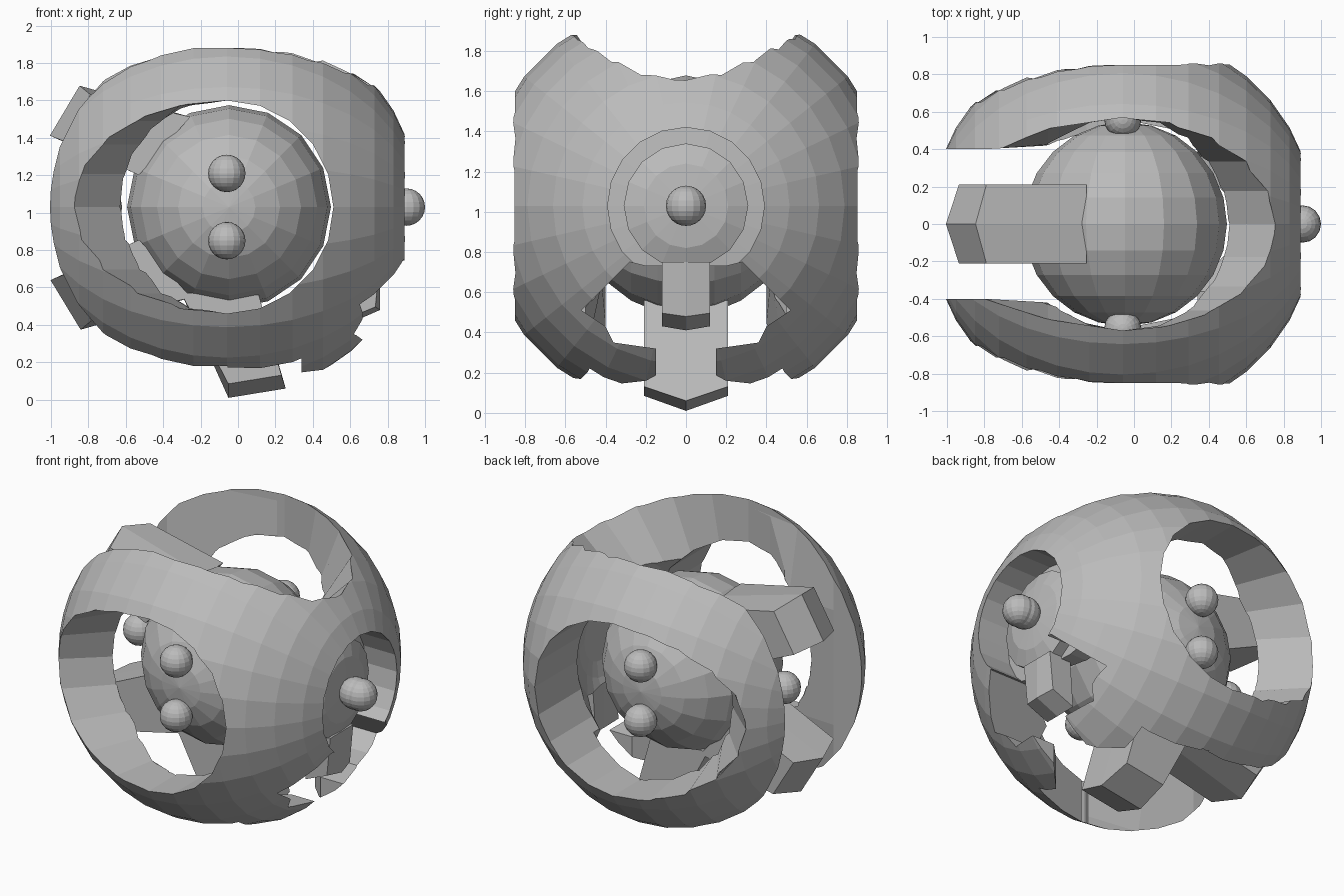
import bpy, bmesh
from math import sin, cos, pi, radians
from mathutils import Vector, Matrix

if "Cube" in bpy.data.objects:
    bpy.data.objects.remove(bpy.data.objects["Cube"])

CENTRE = Vector((-0.06, 0, 1.03))
OUTER, INNER, HOLE = 1.03, 0.705, 0.57

grey = bpy.data.materials.new("plain_grey")
grey.use_nodes = True
colour = (0.5, 0.5, 0.5, 1)
grey.diffuse_color = colour
grey.node_tree.nodes["Principled BSDF"].inputs["Base Color"].default_value = colour


def finish(bm, name):
    """Turn a bmesh built around the origin into an object at the model centre."""
    bmesh.ops.recalc_face_normals(bm, faces=bm.faces)
    bmesh.ops.translate(bm, verts=bm.verts, vec=CENTRE)
    mesh = bpy.data.meshes.new(name)
    bm.to_mesh(mesh)
    bm.free()
    mesh.materials.append(grey)
    ob = bpy.data.objects.new(name, mesh)
    bpy.context.collection.objects.link(ob)
    return ob


def sphere(name, radius, pos=(0, 0, 0), axis="Z", seg=16, rings=12):
    bm = bmesh.new()
    bmesh.ops.create_uvsphere(bm, u_segments=seg, v_segments=rings, radius=radius)
    turn = {"X": Matrix.Rotation(pi / 2, 4, "Y"), "Y": Matrix.Rotation(pi / 2, 4, "X"),
            "Z": Matrix()}[axis]
    bmesh.ops.transform(bm, matrix=Matrix.Translation(pos) @ turn, verts=bm.verts)
    return finish(bm, name)


def loft(name, loops, tips=None):
    """Skin closed loops; cap with fans to tip points or with flat faces."""
    bm = bmesh.new()
    rows = [[bm.verts.new(p) for p in loop] for loop in loops]
    n = len(rows[0])
    for a, b in zip(rows, rows[1:]):
        for i in range(n):
            j = (i + 1) % n
            bm.faces.new((a[i], a[j], b[j], b[i]))
    for k, row in enumerate((rows[0], rows[-1])):
        if tips:
            tip = bm.verts.new(tips[k])
            for i in range(n):
                bm.faces.new((row[i], row[(i + 1) % n], tip))
        else:
            bm.faces.new(row)
    return finish(bm, name)


def mirrored(half):
    """Close a half outline (along, across) by mirroring the second value."""
    return half + [(a, -b) for a, b in reversed(half) if b]


def opening(name, place, long_side):
    """Round hole whose outer rim is stretched towards one side of x."""
    rims = [[], []]
    for i in range(20):
        c, s = cos(2 * pi * i / 20), sin(2 * pi * i / 20)
        x = c * (0.81 if c * long_side > 0 else HOLE)
        y = s * HOLE
        rim = Vector((x, y, (1.04 - x * x - y * y) ** 0.5))
        root = Vector((c * HOLE, s * HOLE, 0.41))
        rims[0].append(place(root - (rim - root) * 0.25))
        rims[1].append(place(rim + (rim - root) * 0.6))
    return loft(name, rims, (place(Vector((0, 0, 0.2))), place(Vector((0, 0, 1.4)))))


# Shell and the shapes cut from it
shell = sphere("outer_shell", OUTER, axis="X", seg=28, rings=18)
cutters = [
    sphere("hollow", INNER, axis="X", seg=24, rings=16),
    opening("front_opening", lambda p: (p.x, -p.z, p.y), -1),
    opening("back_opening", lambda p: (p.x, p.z, p.y), -1),
    opening("top_opening", lambda p: (p.x, p.y, p.z), 1),
]

# Slot that runs from the top round the side to the bottom, narrower inside
wide = mirrored([(0.003, HOLE), (-0.4, 0.51), (-0.74, 0.4), (-1.3, 0.4)])
narrow = mirrored([(0.003, HOLE), (-0.4, 0.42), (-0.74, 0.4), (-1.3, 0.4)])
levels = ((-1.3, wide), (-0.8, wide), (-0.38, narrow), (0.38, narrow), (0.8, wide), (1.3, wide))
cutters.append(loft("side_slot", [[(x, y, z) for x, y in outline] for z, outline in levels]))

# Bottom opening with two hooks left standing
base = mirrored([(-0.05, HOLE), (0.4, 0.48), (0.4, 0.32), (0.56, 0.15), (0.78, 0.15)])
cutters.append(loft("bottom_opening", [[(x, y, z) for x, y in base] for z in (-1.3, -0.31)]))

# Notch below the round recess
notch = mirrored([(-0.3, 0.2), (-0.28, 0.28), (-0.52, 0.52), (-0.6, 0.4), (-0.68, 0.36), (-0.71, 0.15)])
cutters.append(loft("notch", [[(x, y, z) for z, y in notch] for x in (0.3, 1.3)]))

# Round recess
rings = [[(x, 0.39 * cos(pi * i / 10), 0.39 * sin(pi * i / 10)) for i in range(20)]
         for x in (0.72, 1.3)]
cutters.append(loft("recess", rings, ((0.76, 0, 0), (1.3, 0, 0))))

for cutter in cutters:
    cutter.hide_render = True
    mod = shell.modifiers.new(cutter.name, "BOOLEAN")
    mod.operation, mod.solver, mod.object = "DIFFERENCE", "EXACT", cutter
bpy.context.view_layer.update()
carved = bpy.data.meshes.new_from_object(shell.evaluated_get(bpy.context.evaluated_depsgraph_get()))
shell.modifiers.clear()
shell.data = carved
for cutter in cutters:
    bpy.data.objects.remove(cutter)

# Domed pedestal inside the recess
rings = [[(x, r * cos(pi * i / 8), r * sin(pi * i / 8)) for i in range(16)]
         for x, r in ((0.68, 0.31), (0.8, 0.31), (0.84, 0.21))]
loft("recess_pedestal", rings, ((0.68, 0, 0), (0.86, 0, 0)))

# Core ball
sphere("core_ball", 0.545, (0.012, 0, 0), axis="Y", seg=16, rings=12)

# Small studs
for side, y in (("front", -0.56), ("back", 0.56)):
    for level, z in (("upper", 0.18), ("lower", -0.18)):
        sphere(f"{side}_{level}_stud", 0.1, (0, y, z))
sphere("slot_stud", 0.1, (-0.66, 0, 0))
sphere("recess_stud", 0.1, (0.96, 0, 0))
sphere("recess_stud_root", 0.1, (0.92, 0, 0))


def prong(name, corners, half_width, drop):
    """Block with a ridged tip; the first two corners are the tip (radius, degrees)."""
    loops = []
    for y in (-half_width, 0, half_width):
        loop = []
        for k, (r, angle) in enumerate(corners):
            r -= drop if y and k < 2 else 0
            loop.append((r * cos(radians(angle)), y, r * sin(radians(angle))))
        loops.append(loop)
    return loft(name, loops)


# Large prongs reaching out from the ball
for name, angle, flip in (("upper_prong", 149, 1), ("lower_prong", 211.5, -1),
                          ("bottom_prong", 279, 1)):
    shape = [(1.02, -8.5), (1.02, 9), (0.5, 11), (0.52, -37)]
    prong(name, [(r, angle + flip * a) for r, a in shape], 0.21, 0.075)

# Small prong hanging in the notch
prong("notch_prong", [(0.987, -33.9), (0.905, -43.2), (0.717, -23), (0.866, -18.9)], 0.12, 0.03)
